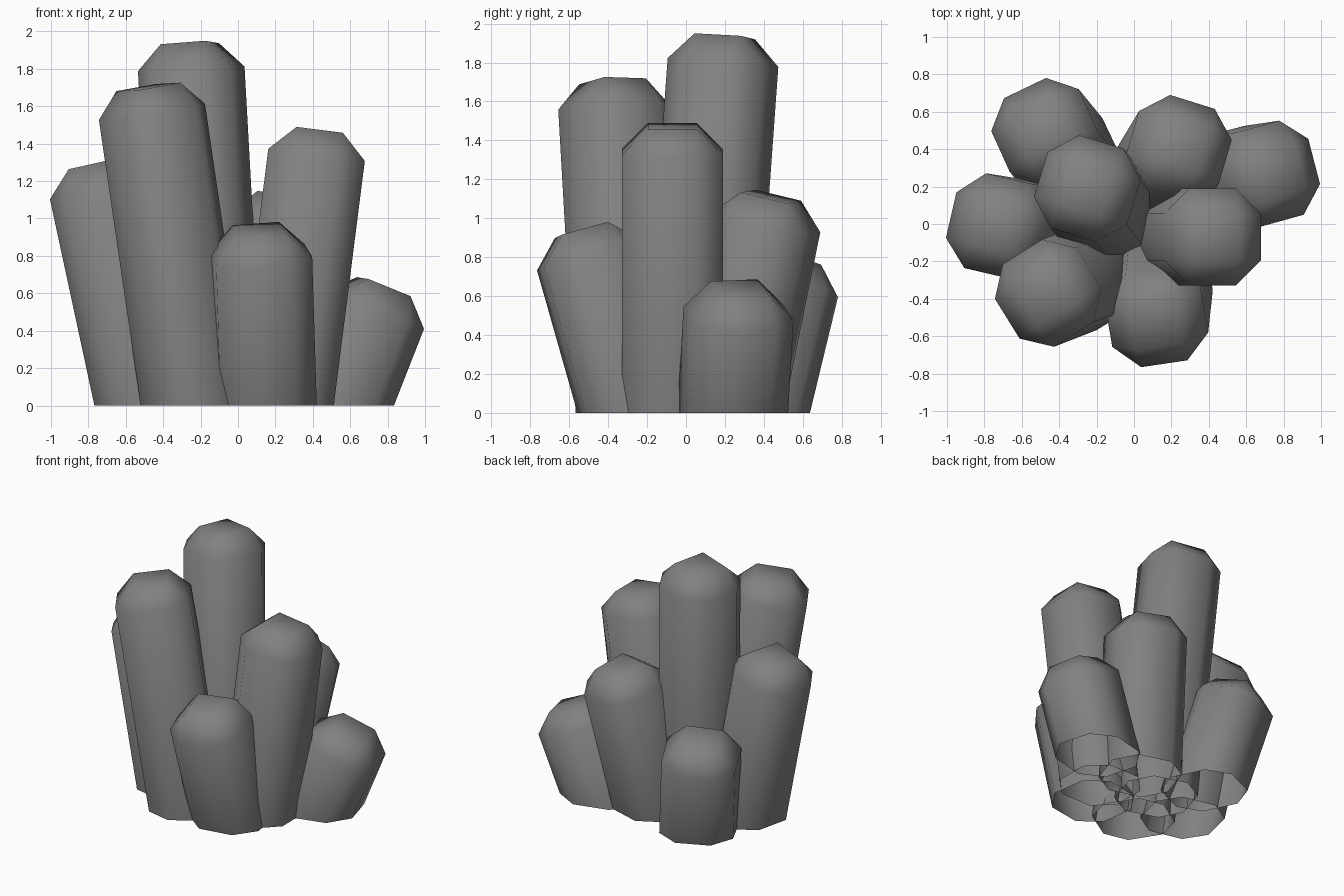
import bpy, bmesh
from math import radians
from mathutils import Vector, Matrix

cube = bpy.data.objects.get("Cube")
if cube:
    bpy.data.objects.remove(cube, do_unlink=True)

HALF = 0.26     # half width of a column
BEVEL = 0.135   # chamfer on every edge

stone = bpy.data.materials.new("grey stone")
stone.use_nodes = True
grey = (0.22, 0.22, 0.22, 1)
stone.diffuse_color = grey
stone.node_tree.nodes["Principled BSDF"].inputs["Base Color"].default_value = grey


def column(name, shoulder, base, roll):
    """Chamfered leaning box, sliced open at the ground."""
    top = Vector(shoulder)
    foot = Vector((*base, 0))
    axis = (top - foot).normalized()
    length = (top - foot).length + BEVEL
    below = 0.6
    bm = bmesh.new()
    bmesh.ops.create_cube(bm, size=1)
    size = (2 * HALF, 2 * HALF, length + below)
    bmesh.ops.scale(bm, vec=size, verts=bm.verts)
    bmesh.ops.translate(bm, vec=(0, 0, (length - below) / 2), verts=bm.verts)
    bmesh.ops.bevel(bm, geom=bm.edges[:], offset=BEVEL, segments=1,
                    affect='EDGES', offset_type='OFFSET')
    lean = Vector((0, 0, 1)).rotation_difference(axis).to_matrix().to_4x4()
    spin = Matrix.Rotation(radians(roll), 4, 'Z')
    bm.transform(Matrix.Translation(foot) @ lean @ spin)
    bmesh.ops.bisect_plane(bm, geom=bm.verts[:] + bm.edges[:] + bm.faces[:],
                           plane_co=(0, 0, 0), plane_no=(0, 0, 1), clear_inner=True)
    for face in bm.faces:
        face.smooth = True
    mesh = bpy.data.meshes.new(name)
    bm.to_mesh(mesh)
    bm.free()
    mesh.materials.append(stone)
    bpy.context.collection.objects.link(bpy.data.objects.new(name, mesh))


# name, centre of the shoulder, centre at the ground, turn about the axis
column("tallest_column", (-0.25, 0.19, 1.80), (-0.15, 0.06), -17)
column("front_left_column", (-0.46, -0.37, 1.57), (-0.23, -0.28), 32)
column("outer_left_column", (-0.73, -0.01, 1.16), (-0.48, -0.05), -13)
column("back_left_column", (-0.48, 0.50, 0.66), (-0.35, 0.34), 25)
column("back_column", (0.24, 0.41, 0.98), (0.12, 0.21), -17)
column("back_right_column", (0.73, 0.27, 0.51), (0.53, 0.24), 15)
column("right_column", (0.42, -0.07, 1.34), (0.25, -0.07), 0)
column("front_column", (0.12, -0.50, 0.81), (0.145, -0.27), 9)
